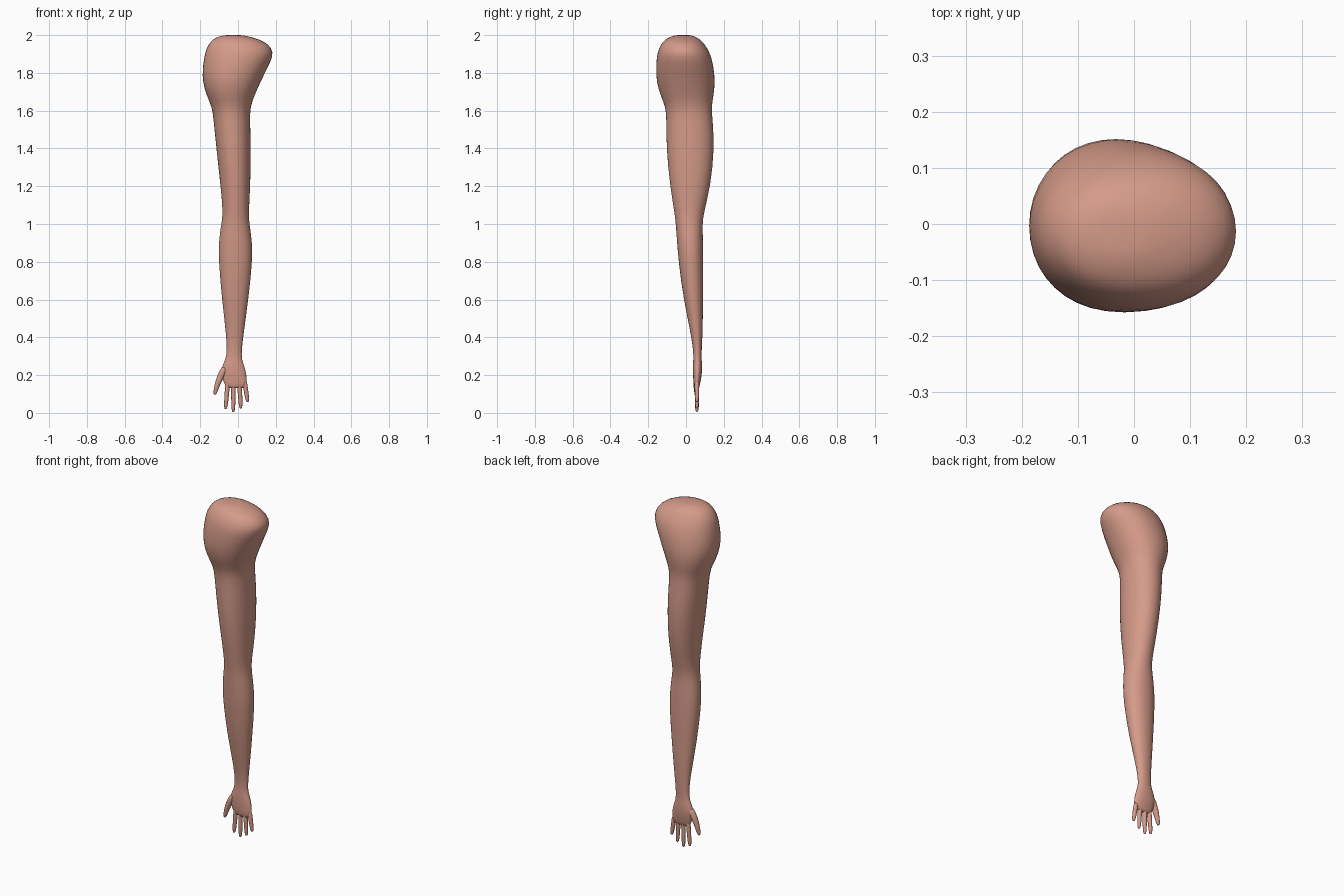
import bpy, bmesh, math
from mathutils import Vector

if "Cube" in bpy.data.objects:
    bpy.data.objects.remove(bpy.data.objects["Cube"])

skin = bpy.data.materials.new("skin")
skin.diffuse_color = (0.66, 0.325, 0.25, 1)
skin.use_nodes = True
skin.node_tree.nodes["Principled BSDF"].inputs["Base Color"].default_value = skin.diffuse_color


def loft(name, rings, sides, levels):
    """Skin a list of rings (each a list of points), closed at both ends, then smooth."""
    bm = bmesh.new()
    loops = [[bm.verts.new(p) for p in ring] for ring in rings]
    for a, b in zip(loops, loops[1:]):
        for i in range(sides):
            j = (i + 1) % sides
            bm.faces.new((a[i], a[j], b[j], b[i]))
    for loop in (loops[0], loops[-1]):
        centre = bm.verts.new(sum((v.co for v in loop), Vector()) / sides)
        for i in range(sides):
            bm.faces.new((loop[i], loop[(i + 1) % sides], centre))
    bmesh.ops.recalc_face_normals(bm, faces=bm.faces)
    for f in bm.faces:
        f.smooth = True
    mesh = bpy.data.meshes.new(name)
    bm.to_mesh(mesh)
    bm.free()
    mesh.materials.append(skin)
    obj = bpy.data.objects.new(name, mesh)
    bpy.context.collection.objects.link(obj)
    mod = obj.modifiers.new("smooth", 'SUBSURF')
    mod.levels = mod.render_levels = levels
    return obj


def section(z, x0, x1, y0, y1, sides=20):
    """Horizontal oval ring filling the given bounds."""
    cx, cy, rx, ry = (x0 + x1) / 2, (y0 + y1) / 2, (x1 - x0) / 2, (y1 - y0) / 2
    pts = []
    for i in range(sides):
        a = 2 * math.pi * i / sides
        c, s = math.cos(a), math.sin(a)
        pts.append((cx + rx * math.copysign(abs(c) ** 0.95, c),
                    cy + ry * math.copysign(abs(s) ** 0.95, s), z))
    return pts


# height, left, right, front, back
shoulder = [
    (2.000, -0.08, 0.03, -0.06, 0.03),
    (1.985, -0.125, 0.09, -0.10, 0.065),
    (1.965, -0.148, 0.145, -0.125, 0.09),
    (1.93, -0.170, 0.182, -0.145, 0.115),
    (1.89, -0.180, 0.190, -0.157, 0.135),
    (1.82, -0.191, 0.155, -0.161, 0.150),
    (1.75, -0.189, 0.120, -0.158, 0.156),
    (1.68, -0.168, 0.089, -0.137, 0.148),
    (1.62, -0.139, 0.066, -0.109, 0.136),
]
arm = [
    (1.55, -0.130, 0.065, -0.105, 0.143),
    (1.40, -0.116, 0.069, -0.106, 0.152),
    (1.20, -0.093, 0.067, -0.086, 0.132),
    (1.05, -0.079, 0.056, -0.060, 0.093),
    (1.00, -0.090, 0.062, -0.055, 0.088),
    (0.90, -0.104, 0.077, -0.048, 0.091),
    (0.80, -0.103, 0.077, -0.040, 0.093),
    (0.60, -0.086, 0.056, -0.014, 0.091),
    (0.40, -0.061, 0.027, 0.030, 0.088),
    (0.30, -0.058, 0.017, 0.041, 0.081),
]
palm = [
    (0.265, -0.078, 0.027, 0.036, 0.085),
    (0.22, -0.092, 0.043, 0.036, 0.086),
    (0.18, -0.084, 0.047, 0.038, 0.080),
    (0.145, -0.068, 0.047, 0.041, 0.074),
    (0.132, -0.060, 0.040, 0.047, 0.067),
]
loft("arm", [section(*r) for r in shoulder + arm + palm], 20, 1)


def digit(name, path, radii, sides=8):
    """Tapered finger along (x, y, z) points with a rounded tip."""
    pts = [Vector(p) for p in path]
    rings = []
    for i, (p, r) in enumerate(zip(pts, radii)):
        d = (pts[min(i + 1, len(pts) - 1)] - pts[max(i - 1, 0)]).normalized()
        u = d.cross(Vector((0, 1, 0))).normalized()
        v = d.cross(u)
        rings.append([p + r * (u * math.cos(2 * math.pi * k / sides)
                               + v * math.sin(2 * math.pi * k / sides)) for k in range(sides)])
    loft(name, rings, sides, 1)


# four fingers: name, base x, tip x, tip height
for name, bx, tx, tz in (("index_finger", -0.054, -0.066, 0.018),
                         ("middle_finger", -0.024, -0.025, 0.003),
                         ("ring_finger", 0.007, 0.015, 0.022),
                         ("little_finger", 0.035, 0.052, 0.056)):
    path = [(bx + (tx - bx) * t, 0.058, 0.165 + (tz - 0.165) * t)
            for t in (0, 0.25, 0.6, 0.9, 0.985)]
    digit(name, path, (0.014, 0.0135, 0.0125, 0.0105, 0.006))

# thumb
digit("thumb", [(-0.068, 0.058, 0.24), (-0.092, 0.056, 0.195), (-0.108, 0.054, 0.155),
                (-0.119, 0.053, 0.115), (-0.123, 0.053, 0.097)],
      (0.020, 0.020, 0.016, 0.0125, 0.007))
